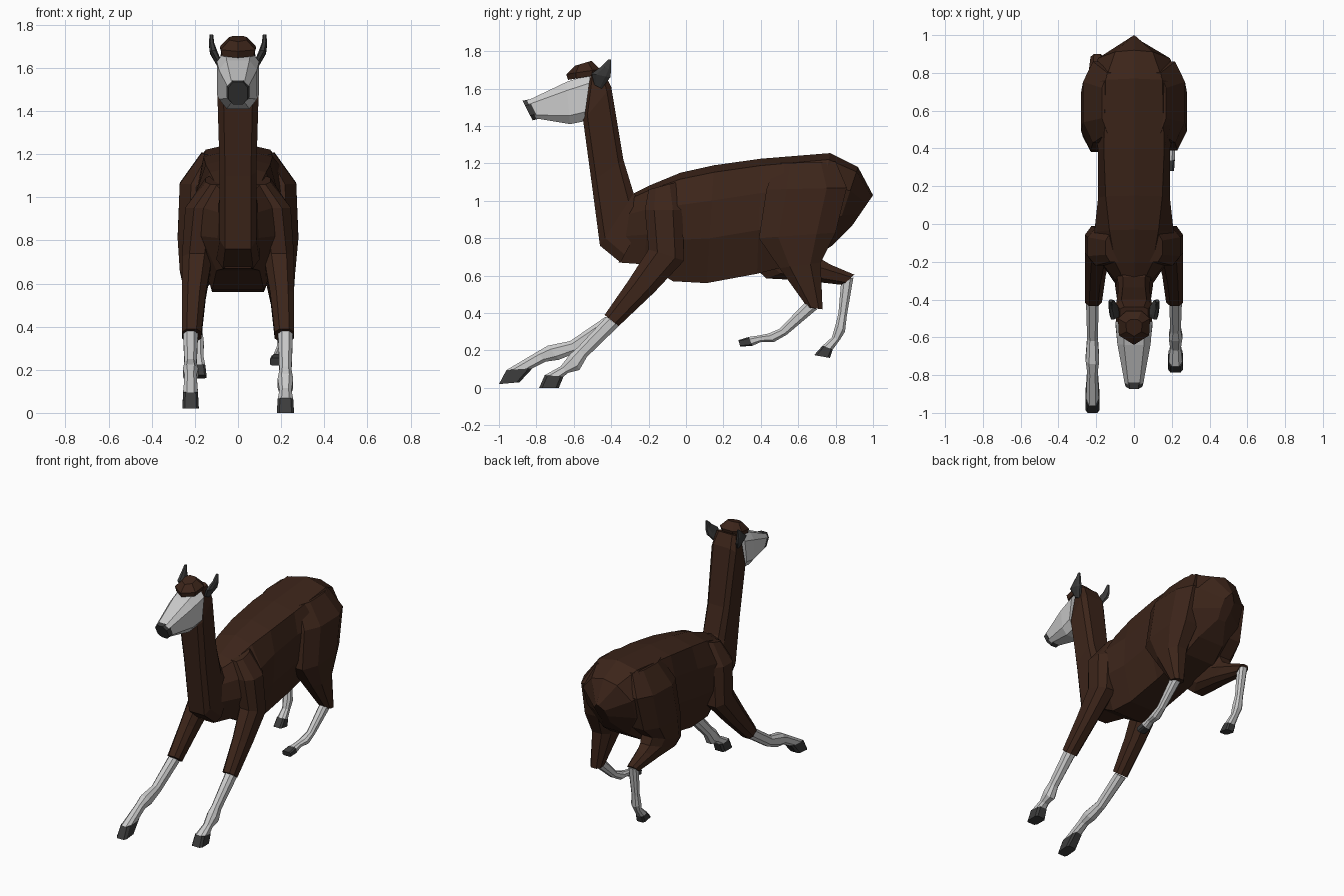
import bpy, bmesh

def material(name, rgb):
    m = bpy.data.materials.new(name)
    m.diffuse_color = (*rgb, 1)
    return m

BROWN = material("brown_wool", (0.045, 0.018, 0.010))
DARK = material("dark_horn", (0.045, 0.045, 0.045))
PALE = material("pale_hair", (0.75, 0.75, 0.75))

def loft(name, rings, mat):
    bm = bmesh.new()
    vr = [[bm.verts.new(p) for p in r] for r in rings]
    n = len(vr[0])
    for a, b in zip(vr, vr[1:]):
        for i in range(n):
            j = (i + 1) % n
            bm.faces.new((a[i], a[j], b[j], b[i]))
    bm.faces.new(vr[0])
    bm.faces.new(vr[-1])
    bmesh.ops.remove_doubles(bm, verts=bm.verts, dist=0.0005)
    bmesh.ops.recalc_face_normals(bm, faces=bm.faces)
    me = bpy.data.meshes.new(name)
    bm.to_mesh(me)
    bm.free()
    me.materials.append(mat)
    ob = bpy.data.objects.new(name, me)
    bpy.context.collection.objects.link(ob)
    return ob

def tube(name, secs, mat, side=1, k=0.5):
    """Each section: front point (y, z), back point (y, z), inner x, outer x."""
    uv = [(1, k), (k, 1), (-k, 1), (-1, k), (-1, -k), (-k, -1), (k, -1), (1, -k)]
    rings = []
    for y1, z1, y2, z2, xi, xo in secs:
        rings.append([(side * ((xi + xo) / 2 + v * (xo - xi) / 2),
                       (y1 + y2) / 2 + u * (y2 - y1) / 2,
                       (z1 + z2) / 2 + u * (z2 - z1) / 2) for u, v in uv])
    return loft(name, rings, mat)

# Torso: top y, top z, bottom y, bottom z, half widths at top, middle, bottom
torso = [(-0.28, 1.04, -0.36, 0.67, 0.06, 0.09, 0.06),
         (-0.20, 1.08, -0.22, 0.66, 0.10, 0.17, 0.10),
         (-0.03, 1.15, -0.07, 0.57, 0.13, 0.21, 0.12),
         (0.15, 1.19, 0.11, 0.56, 0.15, 0.19, 0.12),
         (0.40, 1.225, 0.38, 0.61, 0.16, 0.19, 0.12),
         (0.77, 1.255, 0.66, 0.68, 0.15, 0.25, 0.12),
         (0.92, 1.18, 0.78, 0.76, 0.10, 0.19, 0.10),
         (1.00, 1.03, 0.89, 0.87, 0.01, 0.04, 0.03)]
rings = []
for yt, zt, yb, zb, wt, wm, wb in torso:
    half = [(0, 1), (wt, 0.94), (wm, 0.70), (wm, 0.38), (wb, 0.0)]
    pts = half + [(-x, t) for x, t in reversed(half[1:])]
    rings.append([(x, yb + (yt - yb) * t, zb + (zt - zb) * t) for x, t in pts])
loft("torso", rings, BROWN)

# Neck
tube("neck", [(-0.35, 0.67, -0.20, 0.95, -0.10, 0.10),
              (-0.46, 0.76, -0.28, 1.04, -0.085, 0.085),
              (-0.505, 1.10, -0.335, 1.22, -0.085, 0.085),
              (-0.55, 1.43, -0.40, 1.61, -0.095, 0.095),
              (-0.51, 1.67, -0.44, 1.69, -0.075, 0.075)], BROWN, k=0.7)

# Head, nose and tuft
tube("head", [(-0.85, 1.535, -0.80, 1.44, -0.05, 0.05),
              (-0.64, 1.635, -0.62, 1.41, -0.088, 0.088),
              (-0.51, 1.68, -0.545, 1.425, -0.098, 0.098)], PALE, k=0.6)
tube("nose", [(-0.84, 1.542, -0.79, 1.438, -0.053, 0.053),
              (-0.874, 1.535, -0.82, 1.43, -0.045, 0.045)], DARK)
loft("tuft", [[(x * s, -0.55 + y * s, z + y * 0.15) for x, y in
               ((0, -0.09), (0.08, -0.04), (0.085, 0.05), (0.04, 0.09),
                (-0.04, 0.09), (-0.085, 0.05), (-0.08, -0.04))]
              for s, z in ((0.9, 1.66), (1.0, 1.69), (0.5, 1.735))], BROWN)

# Shared limb sections
SHOULDER = [(-0.20, 1.06, -0.05, 1.10, 0.06, 0.15),
            (-0.22, 0.95, -0.02, 0.95, 0.08, 0.245),
            (-0.20, 0.74, -0.01, 0.68, 0.12, 0.26),
            (-0.31, 0.57, -0.17, 0.51, 0.15, 0.26),
            (-0.435, 0.39, -0.36, 0.33, 0.17, 0.26)]
HIP = [(0.48, 1.20, 0.80, 1.21, 0.05, 0.17),
       (0.43, 1.06, 0.86, 1.07, 0.06, 0.27),
       (0.39, 0.80, 0.80, 0.83, 0.08, 0.28)]

for side, label in ((1, "right"), (-1, "left")):
    tube("front_upper_leg_" + label, SHOULDER, BROWN, side)
    # Ears
    tube("ear_" + label, [(-0.49, 1.62, -0.45, 1.60, 0.07, 0.095),
                          (-0.505, 1.68, -0.405, 1.66, 0.095, 0.13),
                          (-0.45, 1.72, -0.40, 1.70, 0.11, 0.135),
                          (-0.415, 1.755, -0.40, 1.755, 0.115, 0.132)], DARK, side)

# Hind thighs: one reaching down, one folded back
tube("hind_thigh_right", HIP + [(0.50, 0.64, 0.72, 0.67, 0.12, 0.265),
                                (0.65, 0.43, 0.73, 0.42, 0.17, 0.25)], BROWN)
tube("hind_thigh_left", HIP + [(0.38, 0.63, 0.70, 0.74, 0.10, 0.27),
                               (0.43, 0.585, 0.72, 0.69, 0.11, 0.26),
                               (0.62, 0.575, 0.77, 0.66, 0.13, 0.25),
                               (0.84, 0.55, 0.90, 0.605, 0.16, 0.23)], BROWN, -1)

# Lower legs: side, x centre at top and bottom, (y1, z1, y2, z2, half width); last two are the hoof
lower = {
    "front_right": (1, 0.22, 0.22, [
        (-0.425, 0.38, -0.36, 0.33, 0.034), (-0.58, 0.215, -0.53, 0.165, 0.028),
        (-0.62, 0.18, -0.57, 0.095, 0.036), (-0.67, 0.115, -0.63, 0.08, 0.028),
        (-0.755, 0.068, -0.655, 0.06, 0.036), (-0.785, 0.0, -0.68, 0.0, 0.04)]),
    "front_left": (-1, 0.22, 0.22, [
        (-0.43, 0.38, -0.37, 0.33, 0.034), (-0.62, 0.25, -0.58, 0.19, 0.028),
        (-0.74, 0.225, -0.68, 0.15, 0.036), (-0.80, 0.19, -0.75, 0.14, 0.028),
        (-0.96, 0.095, -0.82, 0.105, 0.034), (-1.0, 0.02, -0.89, 0.03, 0.038)]),
    "hind_right": (1, 0.21, 0.18, [
        (0.64, 0.46, 0.70, 0.42, 0.030), (0.50, 0.315, 0.54, 0.285, 0.024),
        (0.44, 0.29, 0.47, 0.245, 0.030), (0.39, 0.28, 0.40, 0.245, 0.024),
        (0.335, 0.272, 0.355, 0.225, 0.030), (0.28, 0.255, 0.29, 0.22, 0.032)]),
    "hind_left": (-1, 0.195, 0.178, [
        (0.83, 0.575, 0.895, 0.59, 0.030), (0.815, 0.40, 0.86, 0.385, 0.024),
        (0.80, 0.34, 0.85, 0.30, 0.030), (0.78, 0.27, 0.825, 0.26, 0.024),
        (0.73, 0.225, 0.785, 0.205, 0.030), (0.685, 0.175, 0.77, 0.16, 0.032)]),
}
for label, (side, xt, xb, secs) in lower.items():
    full = []
    for i, (y1, z1, y2, z2, w) in enumerate(secs):
        x = xt + (xb - xt) * i / (len(secs) - 1)
        full.append((y1, z1, y2, z2, x - w, x + w))
    tube("lower_leg_" + label, full[:5], PALE, side)
    tube("hoof_" + label, full[4:], DARK, side, k=0.7)
